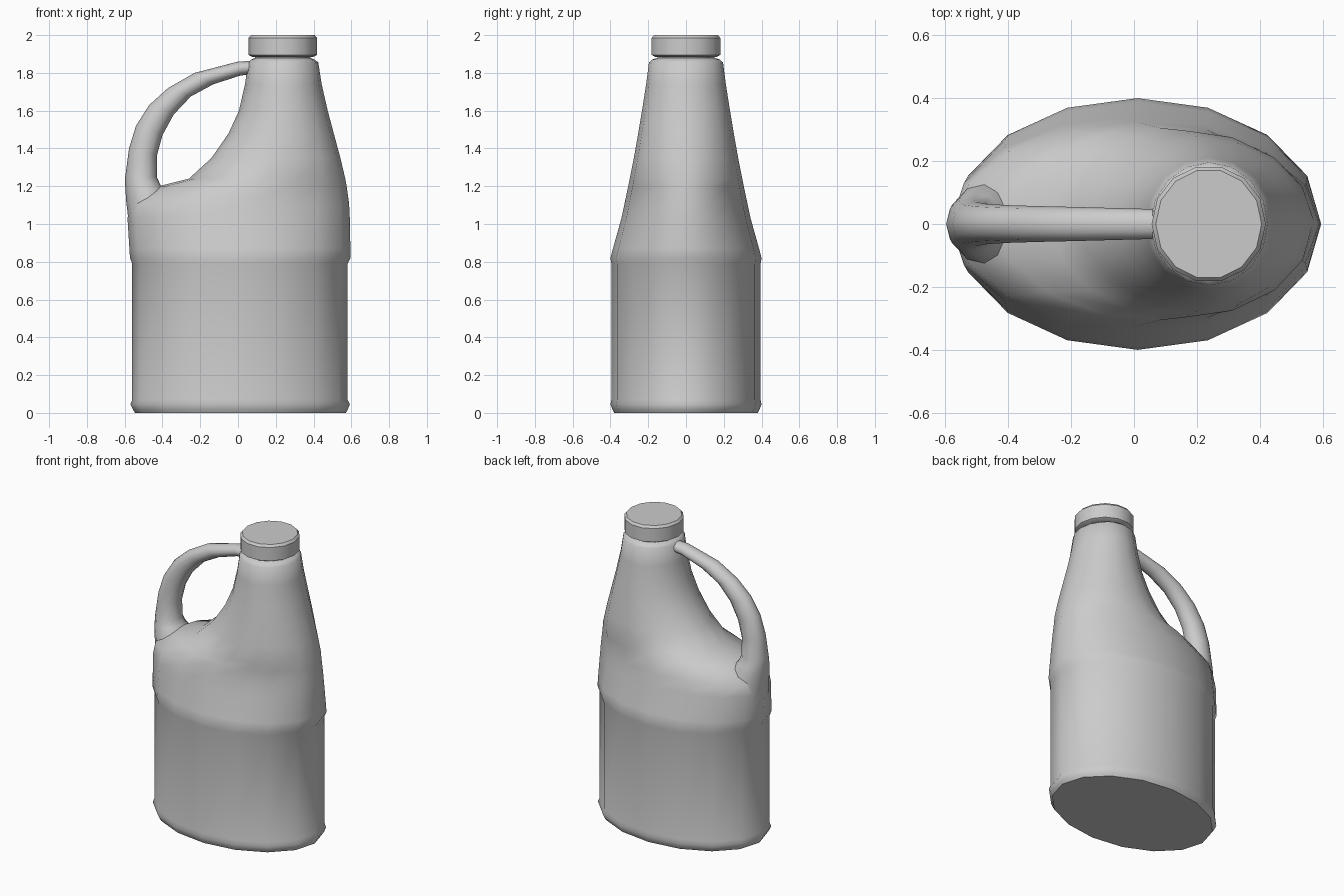
import bpy, bmesh, math

def loft(name, rings, sides, angle=40):
    """Each ring: left (x, z), right (x, z), half depth in y."""
    bm = bmesh.new()
    loops = []
    for lx, lz, rx, rz, d in rings:
        loop = []
        for i in range(sides):
            a = 2 * math.pi * i / sides
            t = (1 + math.cos(a)) / 2
            loop.append(bm.verts.new((lx + (rx - lx) * t, d * math.sin(a),
                                      lz + (rz - lz) * t)))
        loops.append(loop)
    for lo, hi in zip(loops, loops[1:]):
        for i in range(sides):
            j = (i + 1) % sides
            bm.faces.new((lo[i], lo[j], hi[j], hi[i]))
    bm.faces.new(loops[0][::-1])
    bm.faces.new(loops[-1])
    bmesh.ops.recalc_face_normals(bm, faces=bm.faces)
    me = bpy.data.meshes.new(name)
    bm.to_mesh(me)
    bm.free()
    ob = bpy.data.objects.new(name, me)
    bpy.context.collection.objects.link(ob)
    bpy.ops.object.select_all(action='DESELECT')
    ob.select_set(True)
    bpy.context.view_layer.objects.active = ob
    bpy.ops.object.shade_smooth_by_angle(angle=math.radians(angle))
    return ob

def level(z, left, right, depth):
    return (left, z, right, z, depth)

# Bottle body: oval base, raised shoulder lip, off-centre tapering neck
loft("bottle_body", [
    level(0.00, -0.545, 0.57, 0.38),
    level(0.015, -0.555, 0.58, 0.388),
    level(0.045, -0.57, 0.592, 0.40),
    level(0.07, -0.56, 0.58, 0.395),
    level(0.79, -0.56, 0.58, 0.395),
    level(0.82, -0.572, 0.595, 0.40),
    level(0.87, -0.575, 0.595, 0.387),
    level(1.03, -0.585, 0.592, 0.342),
    level(1.11, -0.57, 0.588, 0.325),
    level(1.20, -0.42, 0.575, 0.306),
    level(1.24, -0.26, 0.568, 0.298),
    level(1.35, -0.14, 0.542, 0.276),
    level(1.48, -0.05, 0.507, 0.253),
    level(1.60, 0.005, 0.475, 0.233),
    level(1.74, 0.037, 0.443, 0.211),
    level(1.855, 0.053, 0.425, 0.196),
    level(1.87, 0.07, 0.405, 0.18),
    level(1.88, 0.09, 0.385, 0.15),
    level(1.92, 0.09, 0.385, 0.15),
], 16, 50)

# Handle: tube rising from the shoulder and curving into the neck
loft("handle", [
    (-0.575, 0.98, -0.34, 1.05, 0.15),
    (-0.592, 1.12, -0.36, 1.16, 0.125),
    (-0.597, 1.20, -0.41, 1.205, 0.10),
    (-0.597, 1.25, -0.43, 1.25, 0.083),
    (-0.577, 1.40, -0.43, 1.36, 0.07),
    (-0.54, 1.52, -0.40, 1.47, 0.064),
    (-0.47, 1.63, -0.34, 1.58, 0.06),
    (-0.37, 1.72, -0.25, 1.675, 0.057),
    (-0.23, 1.80, -0.13, 1.74, 0.054),
    (0.00, 1.86, 0.01, 1.785, 0.049),
    (0.11, 1.865, 0.11, 1.80, 0.046),
], 12, 60)

# Screw cap
loft("cap", [
    level(1.885, 0.075, 0.40, 0.168),
    level(1.895, 0.056, 0.419, 0.186),
    level(1.985, 0.056, 0.419, 0.186),
    level(2.00, 0.069, 0.406, 0.174),
], 14, 35)
